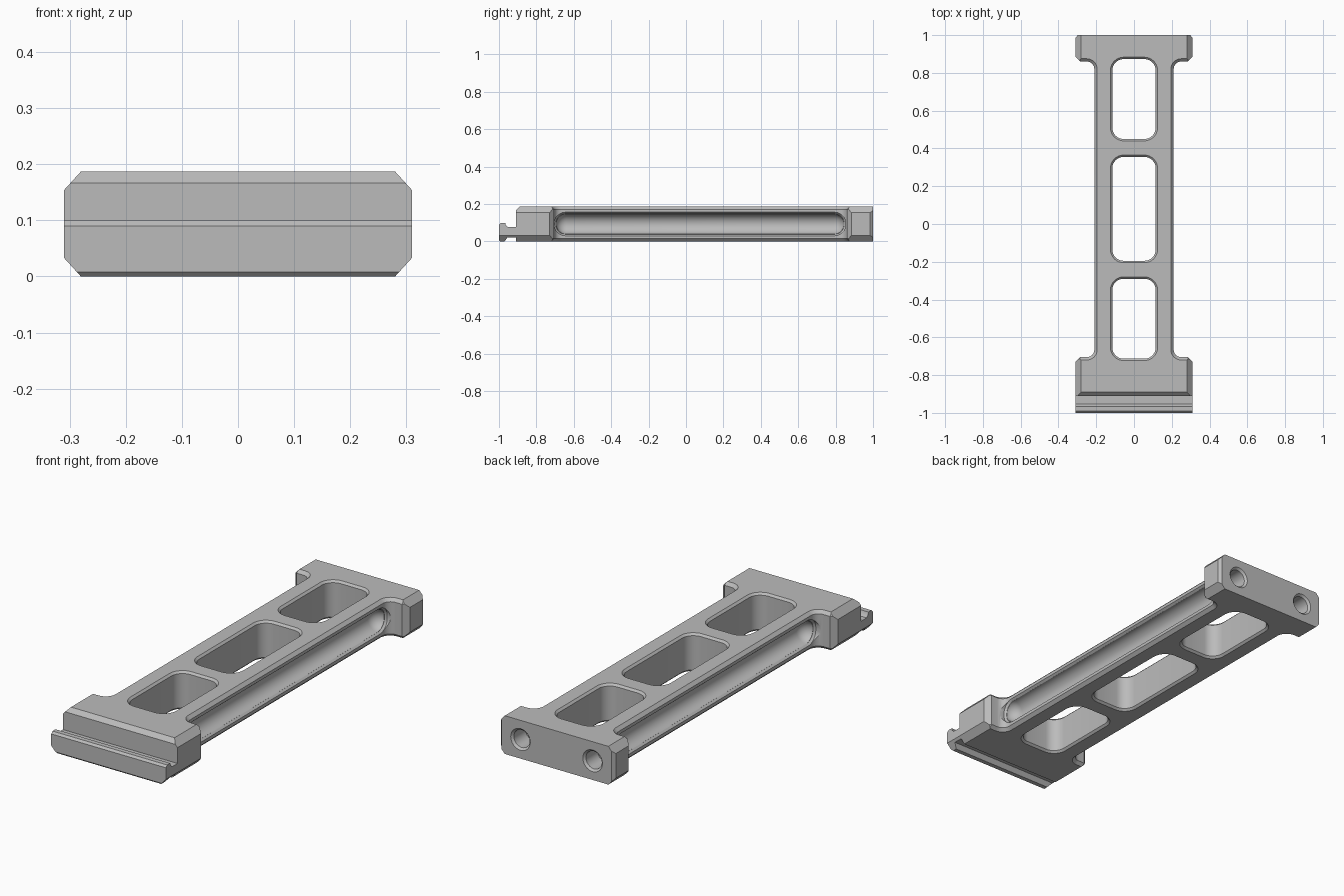
import bpy, bmesh
from math import sin, cos, pi, radians

cube = bpy.data.objects.get("Cube")
if cube:
    bpy.data.objects.remove(cube)

H = 0.187      # body thickness
MID = H / 2

metal = bpy.data.materials.new("satin grey metal")
metal.use_nodes = True
GREY = (0.5, 0.5, 0.5, 1)
metal.diffuse_color = GREY
metal.node_tree.nodes["Principled BSDF"].inputs["Base Color"].default_value = GREY


def loft(name, loops):
    """Closed solid through matching loops of 3D points."""
    bm = bmesh.new()
    rings = [[bm.verts.new(p) for p in loop] for loop in loops]
    n = len(rings[0])
    for a, b in zip(rings, rings[1:]):
        for i in range(n):
            j = (i + 1) % n
            bm.faces.new((a[i], a[j], b[j], b[i]))
    bm.faces.new(rings[0][::-1])
    bm.faces.new(rings[-1])
    bmesh.ops.recalc_face_normals(bm, faces=bm.faces)
    mesh = bpy.data.meshes.new(name)
    bm.to_mesh(mesh)
    bm.free()
    mesh.materials.append(metal)
    obj = bpy.data.objects.new(name, mesh)
    bpy.context.collection.objects.link(obj)
    return obj


def combine(target, cutter, operation="DIFFERENCE"):
    mod = target.modifiers.new("cut", "BOOLEAN")
    mod.operation, mod.solver, mod.object = operation, "EXACT", cutter
    bpy.context.view_layer.objects.active = target
    bpy.ops.object.modifier_apply(modifier=mod.name)
    bpy.data.objects.remove(cutter)


def rounded_rect(u0, u1, v0, v1, r, steps=8):
    pts = []
    corners = ((u1 - r, v1 - r), (u0 + r, v1 - r), (u0 + r, v0 + r), (u1 - r, v0 + r))
    for k, (cu, cv) in enumerate(corners):
        for s in range(steps + 1):
            a = (k + s / steps) * pi / 2
            pts.append((cu + r * cos(a), cv + r * sin(a)))
    return pts


def outline(d):
    """Plan of the heads and stem, pulled in by d along the stem."""
    back, front, r = 0.86 + d, -0.705 - d, 0.04 + d
    half = [(0.298, 1.0), (0.31, 0.985), (0.31, 0.885 + d), (0.285, back)]
    arc = [i * pi / 16 for i in range(9)]
    half += [(0.25 - r * sin(a), 0.82 + r * cos(a)) for a in arc]
    half += [(0.25 - r * cos(a), -0.665 - r * sin(a)) for a in arc]
    half += [(0.285, front), (0.31, -0.73 - d), (0.31, -1.01)]
    return half + [(-x, y) for x, y in reversed(half)]


# Body: plan with chamfered stem edges
layers = ((0, 0.015), (0.015, 0), (H - 0.015, 0), (H, 0.015))
body = loft("grip_frame", [[(x, y, z) for x, y in outline(d)] for z, d in layers])

# Chamfered long edges of both heads
octagon = [(0.28, 0), (0.31, 0.033), (0.31, H - 0.033), (0.28, H)]
octagon += [(-x, z) for x, z in reversed(octagon)]
combine(body, loft("head_section", [[(x, y, z) for x, z in octagon] for y in (-1.2, 1.2)]),
        "INTERSECT")

# Side profile with the hooked lip at the front
profile = [(1, 0), (1, H), (-0.89, H), (-0.91, 0.167), (-0.91, 0.077), (-0.953, 0.077),
           (-0.963, 0.087), (-0.967, 0.1), (-0.99, 0.1), (-1, 0.09), (-1, 0.008),
           (-0.992, 0), (-0.97, 0), (-0.955, 0.022), (-0.91, 0.022), (-0.91, 0)]
combine(body, loft("lip_section", [[(x, y, z) for y, z in profile] for x in (-0.5, 0.5)]),
        "INTERSECT")

# Windows with flared rims
for y0, y1 in ((0.45, 0.873), (-0.195, 0.355), (-0.713, -0.29)):
    loops = []
    for z, g in ((-0.01, 0.02), (0.01, 0), (H - 0.01, 0), (H + 0.01, 0.02)):
        rect = rounded_rect(-0.115 - g, 0.115 + g, y0 - g, y1 + g, 0.06 + g)
        loops.append([(x, y, z) for x, y in rect])
    combine(body, loft("window_cutter", loops))

# Side grooves: shallow rim, then a round channel with ball ends
Y0, Y1, R = -0.695, 0.845, 0.055
for side in (-1, 1):
    loops = [[(side * x, y, z) for y, z in
              rounded_rect(Y0 - g, Y1 + g, MID - R - g, MID + R + g, 0.05 + g)]
             for x, g in ((0.2, 0), (0.21, 0.008), (0.24, 0.008))]
    combine(body, loft("groove_rim_cutter", loops))
    rings = []
    angles = [i * pi / 16 for i in range(1, 9)]
    stations = [(Y0 + R - R * cos(a), R * sin(a)) for a in angles]
    stations += [(Y1 - R + R * cos(a), R * sin(a)) for a in reversed(angles)]
    for y, r in stations:
        rings.append([(side * 0.203 + r * cos(t * pi / 16), y, MID + r * sin(t * pi / 16))
                      for t in range(32)])
    combine(body, loft("groove_cutter", rings))

# Countersunk holes in the back face
for side in (-1, 1):
    rings = [[(side * 0.195 + r * cos(t * pi / 16), y, MID + r * sin(t * pi / 16))
              for t in range(32)]
             for y, r in ((0.9, 0.043), (0.99, 0.043), (1.01, 0.063))]
    combine(body, loft("hole_cutter", rings))

# Smooth curved walls, keep machined edges crisp
bpy.ops.object.select_all(action="DESELECT")
body.select_set(True)
bpy.context.view_layer.objects.active = body
bpy.ops.object.shade_smooth_by_angle(angle=radians(30))
